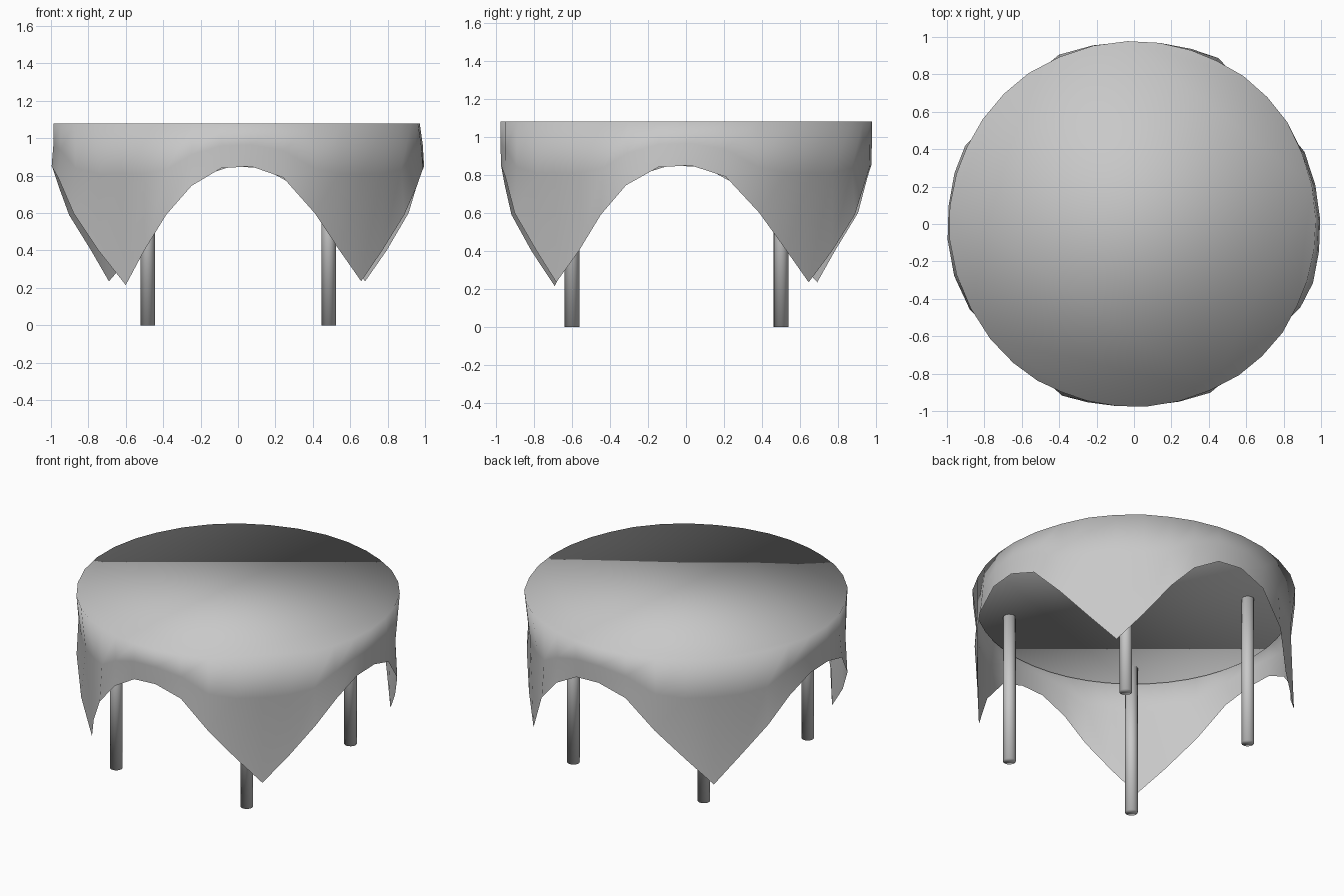
import bpy, bmesh, math

if "Cube" in bpy.data.objects:
    bpy.data.objects.remove(bpy.data.objects["Cube"])

grey = bpy.data.materials.new("light_grey")
grey.diffuse_color = (0.58, 0.58, 0.58, 1)
grey.use_nodes = True
grey.node_tree.nodes["Principled BSDF"].inputs["Base Color"].default_value = grey.diffuse_color


def finish(ob):
    ob.data.materials.clear()
    ob.data.materials.append(grey)
    for p in ob.data.polygons:
        p.use_smooth = True


def cylinder(name, r, z0, z1, x=0, y=0, sides=32):
    bpy.ops.mesh.primitive_cylinder_add(vertices=sides, radius=r, depth=z1 - z0,
                                        location=(x, y, (z0 + z1) / 2))
    ob = bpy.context.object
    ob.name = name
    finish(ob)


# round table top and four legs
cylinder("table_top", 0.96, 1.01, 1.07, sides=48)
for side, x in (("left", -0.483), ("right", 0.485)):
    for end, y in (("front", -0.60), ("back", 0.50)):
        cylinder(f"{end}_{side}_leg", 0.039, 0, 1.01, x, y, 16)

# tablecloth: square cloth whose four corners hang low
# corners: angle in degrees, radius, height
corners = [(-131, 0.915, 0.215), (-46, 0.948, 0.235), (43.5, 0.937, 0.235), (135, 0.976, 0.235)]
# hem between two corners: fraction along, radius, height
hem = [(0.11, 0.955, 0.40), (0.215, 0.995, 0.59), (0.31, 0.985, 0.745), (0.42, 0.975, 0.84),
       (0.53, 0.975, 0.85), (0.65, 0.98, 0.79), (0.77, 0.99, 0.60), (0.89, 0.955, 0.40)]

columns = []
for i, (a, r, z) in enumerate(corners):
    b = corners[(i + 1) % 4][0] + (360 if i == 3 else 0)
    columns.append((a, r, z))
    columns += [(a + (b - a) * f, hr, hz) for f, hr, hz in hem]

bm = bmesh.new()
rows = [[], [], []]
for a, r, z in columns:
    # the left and right sides bulge out a little, just in front of the middle
    lean = -10 if math.cos(math.radians(a)) > 0 else 5
    t = math.radians(a - lean)
    bulge = 0.025 * abs(math.cos(t)) ** 10 if z > 0.7 else 0
    c, s = math.cos(math.radians(a)), math.sin(math.radians(a))
    zm = 1.08 - min(0.5 * (1.08 - z), 0.27)
    # the cloth tucks in below the rim at its corners
    rm = (0.978 if z > 0.5 else 0.955) + bulge * 0.5
    rim = 0.978 + (0.012 * abs(c) ** 8 if c < 0 else -0.006 * c ** 8)
    if z < 0.5:
        rim = 0.984
    for row, (rr, zz) in zip(rows, ((rim, 1.08), (rm, zm), (r + bulge, z))):
        row.append(bm.verts.new((rr * c, rr * s, zz)))
n = len(columns)
bm.faces.new(rows[0])
for up, low in zip(rows, rows[1:]):
    for i in range(n):
        j = (i + 1) % n
        bm.faces.new((up[j], up[i], low[i], low[j]))
me = bpy.data.meshes.new("tablecloth")
bm.to_mesh(me)
bm.free()
cloth = bpy.data.objects.new("tablecloth", me)
bpy.context.collection.objects.link(cloth)
finish(cloth)
